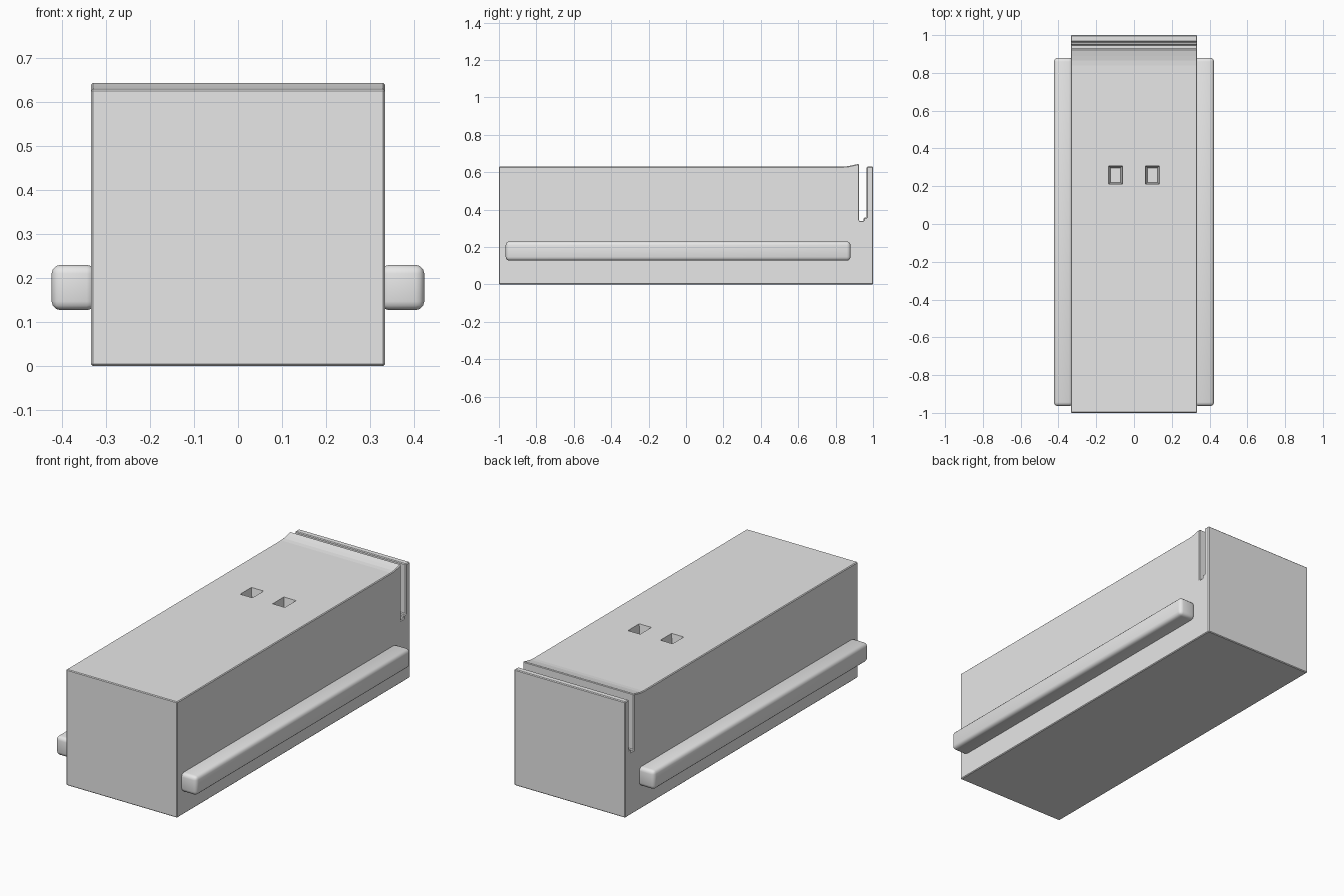
import bpy
import bmesh

cube = bpy.data.objects.get("Cube")
if cube:
    bpy.data.objects.remove(cube, do_unlink=True)

grey = bpy.data.materials.new("plain_grey")
grey.use_nodes = True
COLOUR = (0.8, 0.8, 0.8, 1)
grey.diffuse_color = COLOUR
grey.node_tree.nodes["Principled BSDF"].inputs["Base Color"].default_value = COLOUR


def finish(name, bm):
    bmesh.ops.recalc_face_normals(bm, faces=bm.faces)
    mesh = bpy.data.meshes.new(name)
    bm.to_mesh(mesh)
    bm.free()
    mesh.materials.append(grey)
    obj = bpy.data.objects.new(name, mesh)
    bpy.context.collection.objects.link(obj)
    return obj


def box(name, lo, hi, taper=0):
    """Box between two corners; taper narrows the bottom on each side."""
    bm = bmesh.new()
    bmesh.ops.create_cube(bm, size=1)
    for v in bm.verts:
        inset = taper if v.co.z < 0 else 0
        for i in range(3):
            side = -1 if v.co[i] < 0 else 1
            v.co[i] = lo[i] if side < 0 else hi[i]
            if i < 2:
                v.co[i] -= side * inset
    return finish(name, bm)


def extrude_profile(name, points, half_width):
    """Side profile in y, z extruded across x."""
    bm = bmesh.new()
    face = bm.faces.new([bm.verts.new((-half_width, y, z)) for y, z in points])
    grown = bmesh.ops.extrude_face_region(bm, geom=[face])["geom"]
    moved = [g for g in grown if isinstance(g, bmesh.types.BMVert)]
    bmesh.ops.translate(bm, verts=moved, vec=(2 * half_width, 0, 0))
    return finish(name, bm)


def bevel(obj, width, segments):
    mod = obj.modifiers.new("edge_bevel", "BEVEL")
    mod.width = width
    mod.segments = segments
    mod.limit_method = "ANGLE"


def cut(obj, cutter):
    mod = obj.modifiers.new(cutter.name, "BOOLEAN")
    mod.operation = "DIFFERENCE"
    mod.solver = "EXACT"
    mod.object = cutter
    cutter.hide_render = True
    cutter.hide_viewport = True


# Long body with a raised lip, a stepped slot and a thin back wall
W, TOP = 0.334, 0.63
body = extrude_profile("body", [
    (-1, 0), (1, 0), (1, TOP), (0.966, TOP), (0.966, 0.357), (0.95, 0.357),
    (0.95, 0.34), (0.925, 0.34), (0.925, 0.645), (0.89, 0.637),
    (0.865, 0.632), (0.84, TOP), (-1, TOP)], W)
bevel(body, 0.004, 1)

for side, label in ((1, "left"), (-1, "right")):
    # Tapered sight pockets in the top
    xs = sorted((side * 0.06, side * 0.135))
    cut(body, box(label + "_pocket_cutter", (xs[0], 0.21, 0.56),
                  (xs[1], 0.308, 0.635), 0.011))

    # Rounded side rails
    xs = sorted((side * (W - 0.01), side * 0.424))
    rail = box(label + "_rail", (xs[0], -0.964, 0.127), (xs[1], 0.88, 0.23))
    bevel(rail, 0.02, 3)
    bpy.ops.object.select_all(action="DESELECT")
    rail.select_set(True)
    bpy.context.view_layer.objects.active = rail
    bpy.ops.object.modifier_apply(modifier="edge_bevel")
    bpy.ops.object.shade_smooth_by_angle(angle=0.6)
